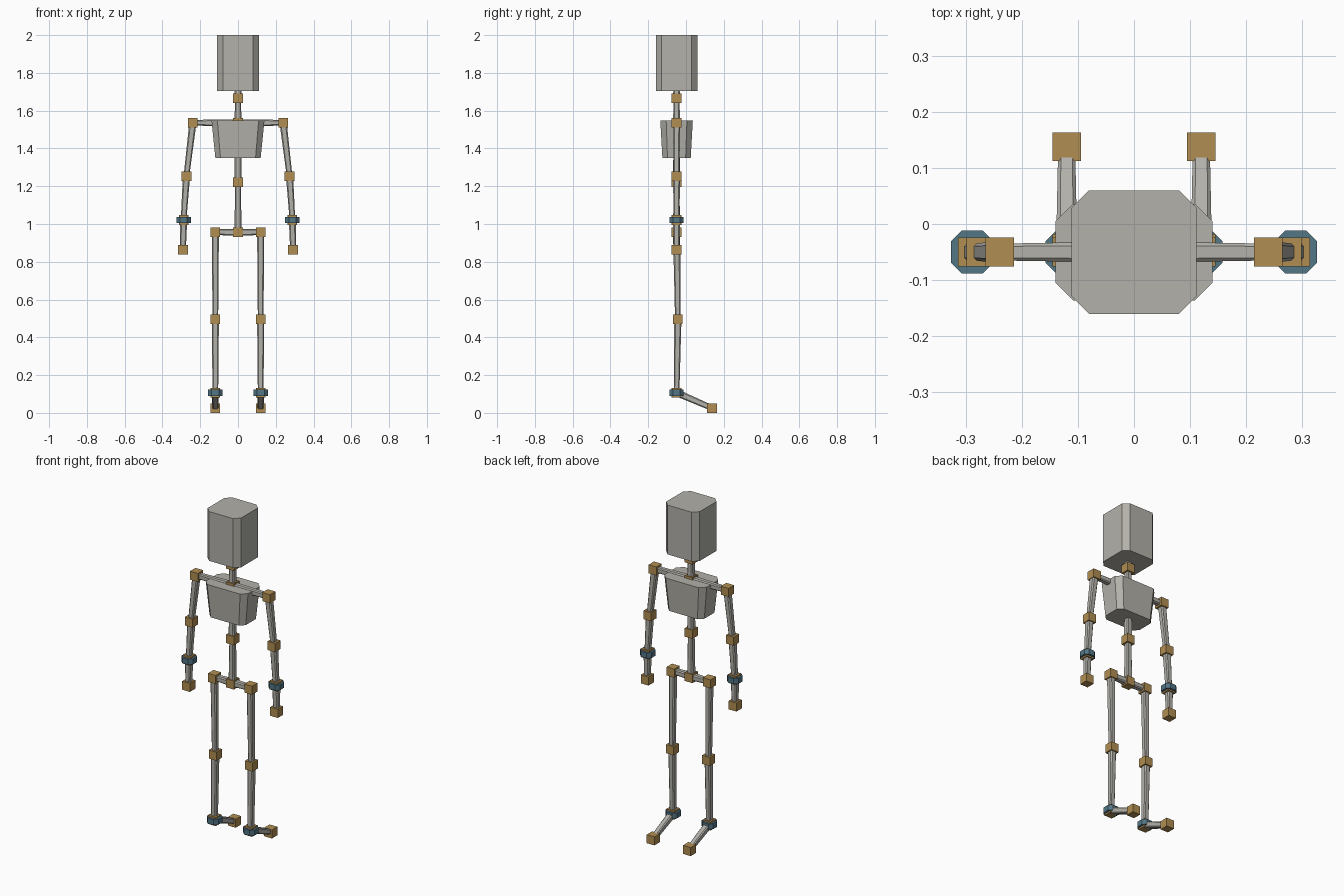
import bpy
from mathutils import Vector, Matrix

if "Cube" in bpy.data.objects:
    bpy.data.objects.remove(bpy.data.objects["Cube"])

Y = -0.05  # depth of the body's mid plane


def material(name, rgb):
    m = bpy.data.materials.new(name)
    m.diffuse_color = (*rgb, 1)
    m.use_nodes = True
    m.node_tree.nodes["Principled BSDF"].inputs["Base Color"].default_value = m.diffuse_color
    return m


GREY = material("warm_grey", (0.45, 0.44, 0.40))
OCHRE = material("ochre", (0.44, 0.27, 0.085))
BLUE = material("slate_blue", (0.085, 0.18, 0.24))


def add(name, verts, faces, mat):
    me = bpy.data.meshes.new(name)
    me.from_pydata(verts, [], faces)
    me.materials.append(mat)
    ob = bpy.data.objects.new(name, me)
    bpy.context.collection.objects.link(ob)
    return ob


def octagon(hx, hy, c):
    """Rectangle with cut corners, counter-clockwise."""
    return [(hx, -hy + c), (hx, hy - c), (hx - c, hy), (-hx + c, hy),
            (-hx, hy - c), (-hx, -hy + c), (-hx + c, -hy), (hx - c, -hy)]


def prism(name, start, end, low, high, mat):
    """Loft between two octagons (hx, hy, chamfer) placed at start and end."""
    a, b = Vector(start), Vector(end)
    z = (b - a).normalized()
    side = Vector((1, 0, 0)) if abs(z.x) < 0.9 else Vector((0, 1, 0))
    x = (side - z * side.dot(z)).normalized()
    y = z.cross(x)
    verts = [o + x * u + y * v for o, ring in ((a, low), (b, high))
             for u, v in octagon(*ring)]
    faces = [tuple(range(7, -1, -1)), tuple(range(8, 16))]
    faces += [(i, (i + 1) % 8, 8 + (i + 1) % 8, 8 + i) for i in range(8)]
    return add(name, verts, faces, mat)


def joint(name, p, h=0.0255):
    verts = [Vector(p) + Vector((sx, sy, sz)) * h
             for sz in (-1, 1) for sx, sy in ((-1, -1), (1, -1), (1, 1), (-1, 1))]
    faces = [(3, 2, 1, 0), (4, 5, 6, 7)]
    faces += [(i, (i + 1) % 4, 4 + (i + 1) % 4, 4 + i) for i in range(4)]
    return add(name, verts, faces, OCHRE)


def bone(name, a, b):
    return prism(name, a, b, (0.019, 0.019, 0.007), (0.015, 0.015, 0.005), GREY)


def cuff(name, p):
    o, up = Vector(p), Vector((0, 0, 0.0165))
    ring = (0.038, 0.038, 0.019)
    return prism(name, o - up, o + up, ring, ring, BLUE)


# Spine, neck, chest and head
pelvis, waist = (0, Y, 0.956), (0, Y, 1.221)
collar, neck = (0, Y, 1.536), (0, Y, 1.666)
for n, p in (("pelvis", pelvis), ("waist", waist), ("collar", collar), ("neck", neck)):
    joint(n + "_joint", p)
bone("lower_spine", pelvis, waist)
bone("upper_spine", waist, collar)
bone("neck_bone", collar, neck)
bone("skull_stem", neck, (0, Y, 1.75))
prism("chest", (0, Y, 1.35), (0, Y, 1.547),
      (0.120, 0.075, 0.027), (0.140, 0.086, 0.031), GREY)
prism("head", (0, Y, 1.705), (0, Y, 2.0),
      (0.111, 0.11, 0.031), (0.111, 0.11, 0.031), GREY)

# Limbs, built for each side
for s, side in ((-1, "left"), (1, "right")):
    shoulder, elbow = (s * 0.239, Y, 1.536), (s * 0.273, Y, 1.253)
    wrist, hand = (s * 0.288, Y, 1.021), (s * 0.291, Y, 0.864)
    hip, knee = (s * 0.12, Y, 0.957), (s * 0.12, -0.043, 0.495)
    ankle, toe = (s * 0.12, Y, 0.107), (s * 0.12, 0.138, 0.0255)
    for n, p in (("shoulder", shoulder), ("elbow", elbow), ("hand", hand),
                 ("hip", hip), ("knee", knee), ("toe", toe),
                 ("wrist", wrist), ("ankle", ankle)):
        joint(f"{side}_{n}_joint", p)
    for n, a, b in (("clavicle", collar, shoulder), ("upper_arm", shoulder, elbow),
                    ("forearm", elbow, wrist), ("palm", wrist, hand),
                    ("hip_bone", pelvis, hip), ("thigh", hip, knee),
                    ("shin", knee, ankle), ("foot", ankle, toe)):
        bone(f"{side}_{n}", a, b)
    cuff(f"{side}_wrist_cuff", wrist)
    cuff(f"{side}_ankle_cuff", ankle)
